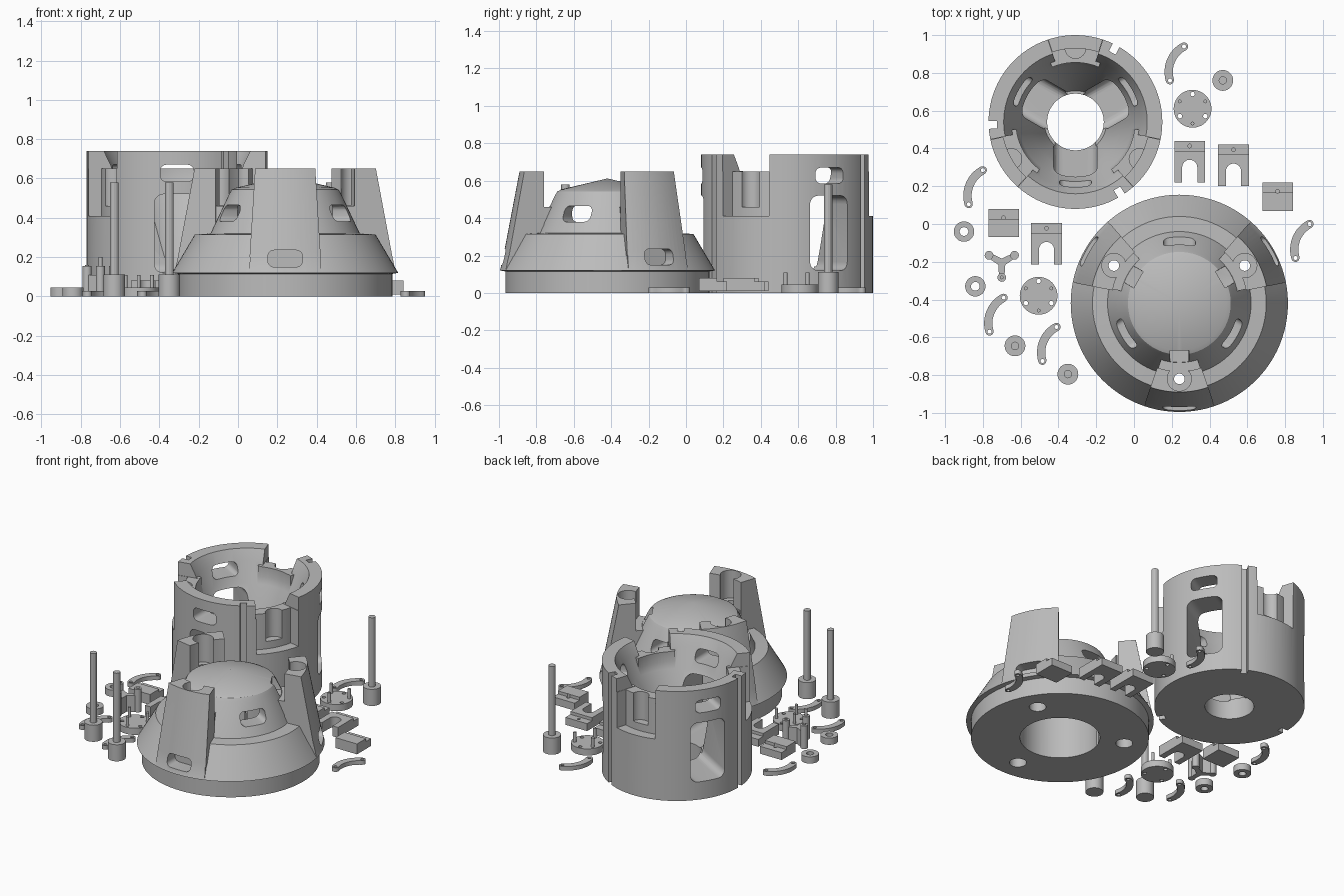
import bpy, bmesh, math
from mathutils import Matrix, Vector

if "Cube" in bpy.data.objects:
    bpy.data.objects.remove(bpy.data.objects["Cube"])

grey = bpy.data.materials.new("plain_grey")
grey.diffuse_color = (0.5, 0.5, 0.5, 1)
grey.use_nodes = True
grey.node_tree.nodes["Principled BSDF"].inputs["Base Color"].default_value = grey.diffuse_color
TRI = (30, 150, 270)
ALT = (90, 210, 330)


def finish(bm, name):
    bmesh.ops.remove_doubles(bm, verts=bm.verts, dist=1e-5)
    wires = [e for e in bm.edges if not e.link_faces]
    bmesh.ops.delete(bm, geom=wires, context='EDGES')
    bmesh.ops.recalc_face_normals(bm, faces=bm.faces)
    me = bpy.data.meshes.new(name)
    bm.to_mesh(me)
    bm.free()
    me.materials.append(grey)
    ob = bpy.data.objects.new(name, me)
    bpy.context.collection.objects.link(ob)
    return ob


def revolve(name, prof, mid=None, half=180, steps=96):
    """Spin a closed (r, z) profile, fully or as a sector mid +- half degrees."""
    full = mid is None
    n = steps if full else 14
    a0 = 0 if full else mid - half
    bm = bmesh.new()
    rings = []
    for i in range(n if full else n + 1):
        a = math.radians(a0 + 2 * half * i / n)
        rings.append([bm.verts.new((r * math.cos(a), r * math.sin(a), z)) for r, z in prof])
    m = len(prof)
    for i in range(n):
        A, B = rings[i], rings[(i + 1) % len(rings)]
        for j in range(m):
            k = (j + 1) % m
            bm.faces.new((A[j], B[j], B[k], A[k]))
    if not full:
        bm.faces.new(rings[0])
        bm.faces.new(rings[-1])
    return finish(bm, name)


def prism(name, pts, z0, z1, mat=Matrix()):
    bm = bmesh.new()
    lo = [bm.verts.new(mat @ Vector((x, y, z0))) for x, y in pts]
    hi = [bm.verts.new(mat @ Vector((x, y, z1))) for x, y in pts]
    n = len(pts)
    bm.faces.new(lo)
    bm.faces.new(hi)
    for i in range(n):
        bm.faces.new((lo[i], lo[(i + 1) % n], hi[(i + 1) % n], hi[i]))
    return finish(bm, name)


def arc(cx, cy, r, a0, a1, n):
    return [(cx + r * math.cos(math.radians(a0 + (a1 - a0) * i / n)),
             cy + r * math.sin(math.radians(a0 + (a1 - a0) * i / n))) for i in range(n + 1)]


def cyl(name, x, y, r, z0, z1, n=32):
    return prism(name, arc(x, y, r, 0, 360 * (n - 1) / n, n - 1), z0, z1)


def box(name, x0, x1, y0, y1, z0, z1):
    return prism(name, [(x0, y0), (x1, y0), (x1, y1), (x0, y1)], z0, z1)


def combine(ob, others, op='DIFFERENCE'):
    """Boolean each helper into the part and remove the helper."""
    for o in others:
        mod = ob.modifiers.new("bool", 'BOOLEAN')
        mod.operation, mod.object, mod.solver = op, o, 'EXACT'
        bpy.context.view_layer.update()
        me = bpy.data.meshes.new_from_object(ob.evaluated_get(bpy.context.evaluated_depsgraph_get()))
        ob.modifiers.clear()
        ob.data = me
        bpy.data.objects.remove(o)
    return ob


def window(w, z0, z1, r0, r1, deg, rad=0.03):
    """Rounded opening running radially at the given angle."""
    pts = []
    for sx, z, a in ((1, z1, 0), (-1, z1, 90), (-1, z0, 180), (1, z0, 270)):
        zc = z - rad if z == z1 else z + rad
        pts += arc(sx * (w / 2 - rad), zc, rad, a, a + 90, 5)
    a = math.radians(deg)
    m = Matrix(((-math.sin(a), 0, math.cos(a), 0), (math.cos(a), 0, math.sin(a), 0),
                (0, 1, 0, 0), (0, 0, 0, 1)))
    return prism("cutter", pts, r0, r1, m)


def polar(r, deg):
    return r * math.cos(math.radians(deg)), r * math.sin(math.radians(deg))


def sector(r0, r1, z0, z1, mid, half):
    return revolve("sector", [(r0, z0), (r1, z0), (r1, z1), (r0, z1)], mid, half)


# Cup: cylinder with funnel interior
cup = revolve("cup_housing", [(0.15, 0), (0.46, 0), (0.46, 0.74), (0.38, 0.74), (0.345, 0.67),
                              (0.30, 0.54), (0.24, 0.42), (0.165, 0.14), (0.15, 0.14)])
combine(cup, [sector(0.315, 0.42, 0.5, 0.652, a, 23) for a in ALT], 'UNION')
for a in ALT:
    combine(cup, [sector(0.392, 0.5, 0.41, 0.8, a, 18), sector(0.25, 0.5, 0.65, 0.81, a, 18.4),
                  cyl("cutter", *polar(0.392, a), 0.055, 0.46, 0.8)])
for a in TRI:
    combine(cup, [window(0.23, 0.12, 0.52, 0.1, 0.6, a, 0.045),
                  window(0.17, 0.585, 0.67, 0.2, 0.6, a)])
for a in (62, 182, 302):
    combine(cup, [window(0.04, -0.1, 0.9, 0.415, 0.6, a, 0.001)])
cup.location = (-0.31, 0.54, 0)

# Cone base: skirted cone with domed centre, hollow below
cone = revolve("cone_housing", [(0, 0), (0.545, 0), (0.545, 0.115), (0.575, 0.12), (0.46, 0.315),
                                (0.38, 0.32), (0.283, 0.525), (0.272, 0.543), (0.25, 0.553), (0, 0.612)])
towers = []
for a in TRI:
    towers.append(revolve("tower", [(0.36, 0.2), (0.556, 0.2), (0.47, 0.65), (0.36, 0.65)], a, 19))
    towers.append(revolve("tower_foot", [(0.5, 0.11), (0.574, 0.121), (0.55, 0.23), (0.5, 0.23)], a, 18.7))
    towers.append(sector(0.29, 0.4, 0.25, 0.46, a, 18))
combine(cone, towers, 'UNION')
combine(cone, [revolve("cutter", [(0, -0.1), (0.245, -0.1), (0.245, 0.48), (0, 0.545)])])
for a in TRI:
    x, y = polar(0.40, a)
    combine(cone, [cyl("cutter", x, y, 0.064, 0.462, 0.8),
                   window(0.1, 0.463, 0.8, 0.25, 0.40, a, 0.001),
                   cyl("cutter", x, y, 0.028, 0.05, 0.6),
                   cyl("cutter", x, y, 0.052, -0.1, 0.12),
                   window(0.175, 0.15, 0.235, 0.47, 0.7, a)])
for a in ALT:
    combine(cone, [window(0.17, 0.38, 0.465, 0.15, 0.5, a)])
cone.location = (0.24, -0.42, 0)

# Tall rods with round heads
for x, y in ((0.47, 0.76), (-0.63, -0.645), (-0.35, -0.795)):
    cyl("rod_head", x, y, 0.055, 0, 0.112)
    cyl("rod_shaft", x, y, 0.022, 0.11, 0.58, 12)

# Round spacers
for x, y in ((-0.9, -0.04), (-0.84, -0.33)):
    combine(cyl("spacer", x, y, 0.054, 0, 0.045), [cyl("cutter", x, y, 0.023, -0.1, 0.1)])

# Discs with holes and upright pins
for x, y in ((0.31, 0.61), (-0.505, -0.38)):
    disc = cyl("pin_disc", x, y, 0.1, 0, 0.045, 48)
    for a in range(30, 390, 60):
        dx, dy = polar(0.078, a)
        if a in (90, 210, 330):
            combine(disc, [cyl("cutter", x + dx, y + dy, 0.012, -0.1, 0.1, 12)])
        else:
            cyl("disc_pin", x + dx, y + dy, 0.01, 0.04, 0.11, 12)

# Curved links
for x, y in ((0.265, 0.94), (-0.80, 0.285), (0.93, 0.0), (-0.69, -0.39), (-0.41, -0.545)):
    cx, cy = x - 0.0375 + 0.923 * 0.118, y - 0.09 - 0.385 * 0.118
    e0, e1 = arc(cx, cy, 0.153, 117.8, 197, 1)
    pts = (arc(cx, cy, 0.175, 117.8, 197, 12) + arc(*e1, 0.021, 197, 377, 8)[1:-1]
           + arc(cx, cy, 0.131, 197, 117.8, 12) + arc(*e0, 0.021, -62.2, 117.8, 8)[1:-1])
    link = prism("curved_link", pts, 0, 0.028)
    combine(link, [cyl("cutter", *e, 0.011, -0.1, 0.1, 12) for e in (e0, e1)])

# Stepped brackets: long ones have a rounded slot
for x, top, length in ((0.295, 0.44, 0.22), (0.527, 0.42, 0.22), (-0.463, 0.005, 0.22),
                       (0.76, 0.22, 0.15), (-0.69, 0.08, 0.15)):
    bot = top - length
    br = box("bracket", x - 0.081, x + 0.081, bot, top - 0.053, 0.01, 0.08)
    combine(br, [box("step", x - 0.081, x + 0.081, top - 0.06, top, 0.01, 0.06)], 'UNION')
    cuts = [cyl("cutter", x, top - 0.027 - (0.02 if length < 0.2 else 0), 0.01, 0.03, 0.2, 12)]
    if length > 0.2:
        slot = [(x - 0.04, bot - 0.05), (x + 0.04, bot - 0.05)] + arc(x, bot + 0.08, 0.04, 0, 180, 12)
        cuts.append(prism("cutter", slot, -0.1, 0.2))
    combine(br, cuts)

# Three-armed post
hub = (-0.70, -0.205)
for a, h in ((30, 0.16), (150, 0.16), (270, 0.2)):
    dx, dy = polar(0.078, a)
    cyl("post_column", hub[0] + dx, hub[1] + dy, 0.023, 0, 0.155, 20)
    cyl("post_pin", hub[0] + dx, hub[1] + dy, 0.01, 0.15, h, 12)
    arm = Matrix.Translation((*hub, 0)) @ Matrix.Rotation(math.radians(a), 4, 'Z')
    prism("post_arm", [(-0.01, -0.02), (0.078, -0.014), (0.078, 0.014), (-0.01, 0.02)], 0, 0.11, arm)

# Smooth curved walls, keep hard edges
for ob in bpy.data.objects:
    ob.select_set(True)
    bpy.context.view_layer.objects.active = ob
bpy.ops.object.shade_smooth_by_angle(angle=math.radians(25))
